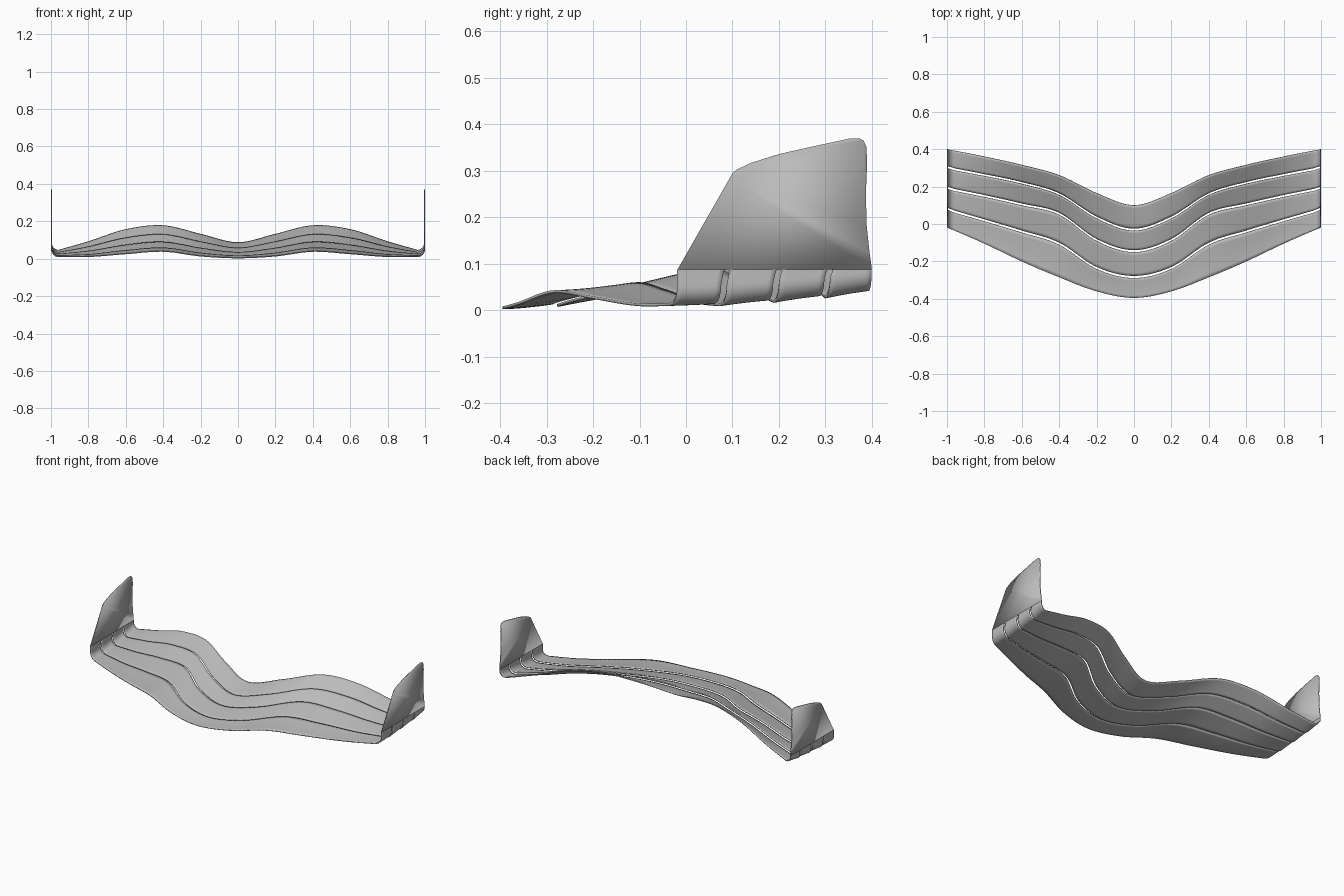
import bpy
import math

cube = bpy.data.objects.get("Cube")
if cube:
    bpy.data.objects.remove(cube, do_unlink=True)

THICK = 0.006          # sheet thickness
HALF_GAP = 0.006       # half the slot width
STEP = 0.005           # drop between neighbouring elements
OUTER = 0.997          # middle of the endplate sheet
BEND = 0.037           # radius of the upturned tips
SEAM = 0.088           # height where the elements meet the endplates
SPACING = 0.2          # distance between spanwise keys

# Chord lines from leading edge to trailing edge, keyed from centre to tip
CHORD_LINES = [
    (-.395, -.36, -.285, -.2, -.105, -.018),
    (-.283, -.235, -.105, -.04, .02, .078),
    (-.145, -.085, .055, .105, .15, .19),
    (-.03, .035, .16, .22, .262, .3),
    (.1, .165, .26, .315, .36, .4),
]
FRONT_HEIGHT = (.005, .015, .04, .027, .012, .013)
REAR_HEIGHT = (.085, .13, .176, .155, .09, .033)

grey = bpy.data.materials.new("plain grey")
grey.use_nodes = True
COLOUR = (0.5, 0.5, 0.5, 1)
grey.diffuse_color = COLOUR
grey.node_tree.nodes["Principled BSDF"].inputs["Base Color"].default_value = COLOUR


def smooth(keys, x):
    """Smooth curve through evenly spaced keys, mirrored about the centre."""
    k = abs(x) / SPACING
    i = min(int(k), len(keys) - 2)
    t = k - i
    a, b = keys[i], keys[i + 1]
    before = keys[abs(i - 1)]
    after = keys[i + 2] if i + 2 < len(keys) else 2 * b - a
    m, n = (b - before) / 2, (after - a) / 2
    c = b - a
    return a + t * (m + t * (3 * c - 2 * m - n + t * (m + n - 2 * c)))


def make_sheet(name, verts, faces):
    mesh = bpy.data.meshes.new(name)
    mesh.from_pydata(verts, [], faces)
    mesh.materials.append(grey)
    obj = bpy.data.objects.new(name, mesh)
    bpy.context.collection.objects.link(obj)
    solid = obj.modifiers.new("thickness", "SOLIDIFY")
    solid.thickness = THICK
    solid.offset = 0
    bpy.ops.object.select_all(action="DESELECT")
    obj.select_set(True)
    bpy.context.view_layer.objects.active = obj
    bpy.ops.object.shade_smooth_by_angle(angle=math.radians(40))
    return obj


def span_stations():
    """Half-span stations: flat span, bend angle, then height up the wall."""
    flat = OUTER - BEND
    rows = [(flat * i / 40, 0, 0) for i in range(41)]
    rows += [(flat, math.pi / 2 * i / 8, 0) for i in range(1, 9)]
    rows += [(flat, math.pi / 2, u) for u in (.3, .6, .8, .87, .92, .96, .985, 1)]
    return [(-1, r) for r in rows[:0:-1]] + [(1, r) for r in rows]


def surface_point(side, station, element, t):
    """Point on one element, t running from its leading to trailing edge."""
    x, angle, up = station
    reach = x + BEND * math.sin(angle)
    front = smooth(CHORD_LINES[element], reach)
    rear = smooth(CHORD_LINES[element + 1], reach)
    # slots lean back and close to a round end on the wall
    close = max(0, (up - .8) / .2)
    gap = HALF_GAP * math.sqrt(max(0, 1 - close ** 2))
    lean = .011 * (.4 * math.sin(angle) + .6 * up)
    if element > 0:
        front += gap + lean
    if element < 3:
        rear += lean - gap
    y = front + (rear - front) * t
    low, high = smooth(FRONT_HEIGHT, x), smooth(REAR_HEIGHT, x)
    z = low + (high - low) * ((element + t) / 4) ** 1.5
    if element > 0:
        z -= STEP * (1 - t) ** 2 * math.cos(angle)
    z += BEND * (1 - math.cos(angle))
    z += (SEAM - z) * up
    return (side * reach, y, z)


# Four swept wing elements with upturned tips
STATIONS = span_stations()
CHORD_STEPS = 8
WIDTH = CHORD_STEPS + 1
for element, name in enumerate(("main_plane", "lower_flap", "middle_flap", "upper_flap")):
    verts = [surface_point(side, station, element, j / CHORD_STEPS)
             for side, station in STATIONS for j in range(WIDTH)]
    faces = [(i * WIDTH + j, (i + 1) * WIDTH + j, (i + 1) * WIDTH + j + 1, i * WIDTH + j + 1)
             for i in range(len(STATIONS) - 1) for j in range(CHORD_STEPS)]
    make_sheet(name, verts, faces)

# Endplates rising from the tips
OUTLINE = [(-.018, SEAM), (.094, .284), (.1, .295), (.11, .303), (.14, .317),
           (.2, .336), (.28, .354), (.355, .37), (.372, .37), (.382, .365),
           (.388, .352), (.39, .32), (.387, .25), (.389, .18), (.395, .125), (.4, SEAM)]
for name, side in (("left_endplate", 1), ("right_endplate", -1)):
    verts = [(side * OUTER, y, z) for y, z in OUTLINE]
    make_sheet(name, verts, [tuple(range(len(OUTLINE)))])
